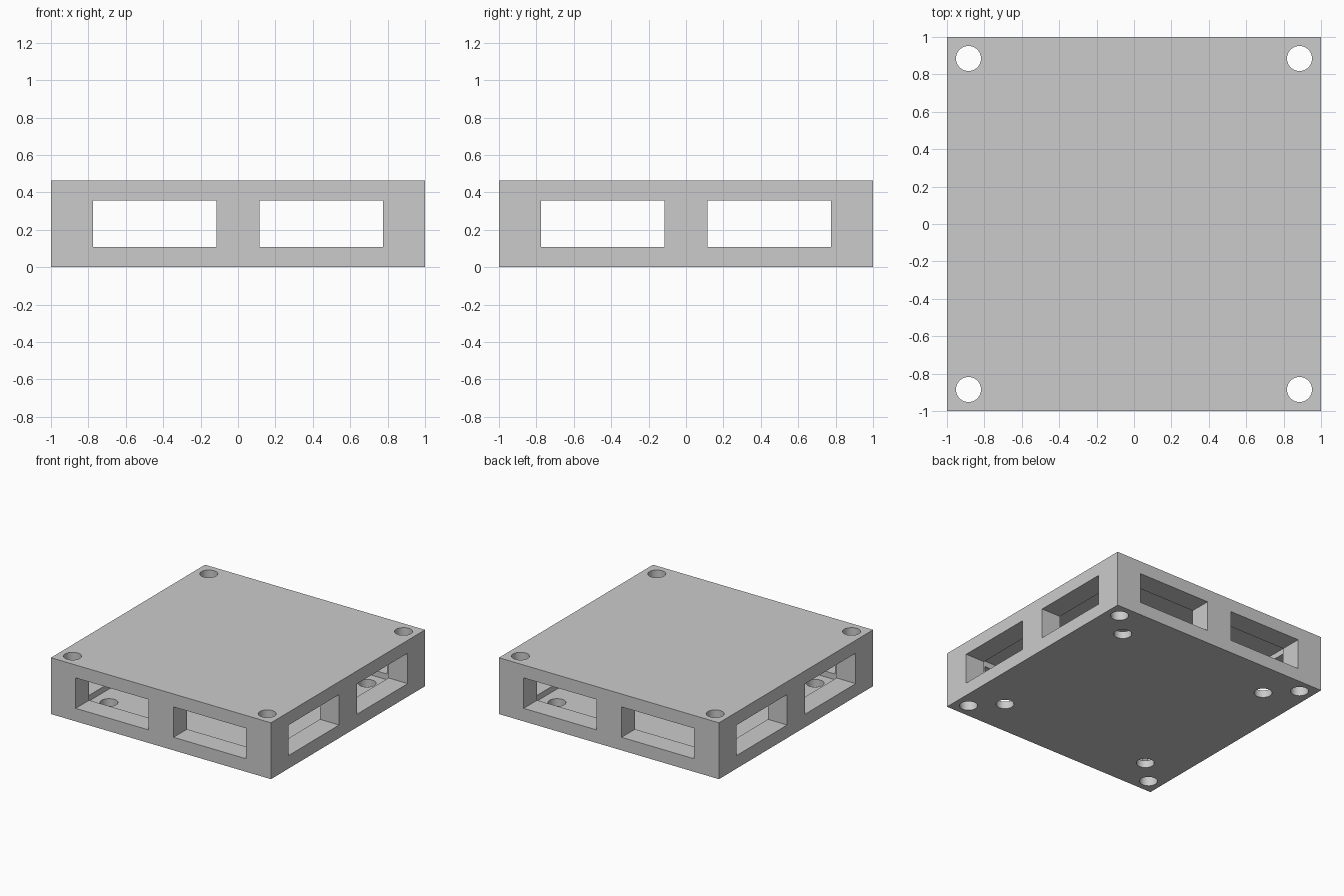
import bpy
import math

HEIGHT = 0.463
WIN_IN, WIN_OUT = 0.115, 0.775      # side openings, distance from the centre line
WIN_LOW, WIN_HIGH = 0.107, 0.357
FLOOR = 0.06                        # floor and lid thickness
INNER = 0.825                       # half width of the cavity
HOLE_R = 0.067

cube = bpy.data.objects.get("Cube")
if cube:
    bpy.data.objects.remove(cube, do_unlink=True)

grey = bpy.data.materials.new("light grey")
grey.use_nodes = True
colour = (0.6, 0.6, 0.6, 1)
grey.diffuse_color = colour
grey.node_tree.nodes["Principled BSDF"].inputs["Base Color"].default_value = colour


def box(name, low, high):
    """Axis-aligned box between two corners."""
    bpy.ops.mesh.primitive_cube_add(size=1, location=[(a + b) / 2 for a, b in zip(low, high)])
    ob = bpy.context.object
    ob.name = name
    ob.scale = [b - a for a, b in zip(low, high)]
    bpy.ops.object.transform_apply(location=True, rotation=True, scale=True)
    ob.data.materials.append(grey)
    return ob


def drill(name, x, y, low, high):
    """Vertical round cutter."""
    bpy.ops.mesh.primitive_cylinder_add(vertices=48, radius=HOLE_R, depth=high - low,
                                        location=(x, y, (low + high) / 2))
    ob = bpy.context.object
    ob.name = name
    ob.data.materials.append(grey)
    return ob


def cut(target, cutter):
    """Subtract the cutter, then discard it."""
    cutter.hide_render = True
    mod = target.modifiers.new("cut", "BOOLEAN")
    mod.operation = "DIFFERENCE"
    mod.solver = "EXACT"
    mod.object = cutter
    bpy.context.view_layer.objects.active = target
    bpy.ops.object.modifier_apply(modifier=mod.name)
    bpy.data.objects.remove(cutter, do_unlink=True)


# Hollow block
body = box("hollow_block", (-1, -1, 0), (1, 1, HEIGHT))
cut(body, box("cavity", (-INNER, -INNER, FLOOR), (INNER, INNER, HEIGHT - FLOOR)))

# Two openings in each side wall
for side in (-1, 1):
    near, far = sorted((side * WIN_IN, side * WIN_OUT))
    cut(body, box("opening_y", (near, -1.1, WIN_LOW), (far, 1.1, WIN_HIGH)))
    cut(body, box("opening_x", (-1.1, near, WIN_LOW), (1.1, far, WIN_HIGH)))

# Corner holes right through, and inner holes through the floor only
for sx in (-1, 1):
    for sy in (-1, 1):
        cut(body, drill("corner_hole", sx * 0.885, sy * 0.885, -0.1, HEIGHT + 0.1))
        cut(body, drill("floor_hole", sx * 0.69, sy * 0.69, -0.1, 0.2))

# Smooth hole walls, sharp edges
bpy.ops.object.select_all(action="DESELECT")
body.select_set(True)
bpy.context.view_layer.objects.active = body
bpy.ops.object.shade_smooth_by_angle(angle=math.radians(30))
